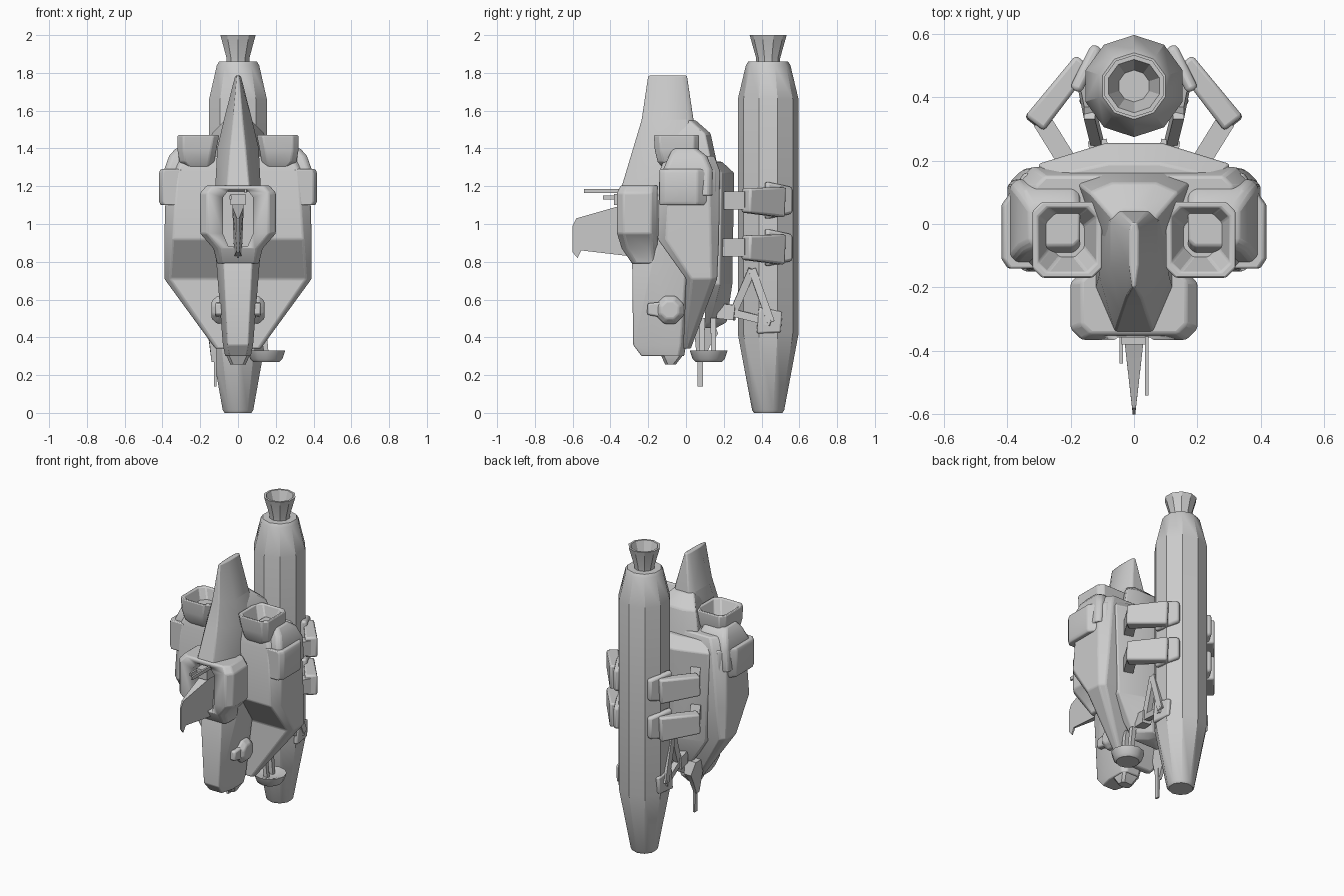
import bpy, bmesh, math
from mathutils import Vector

if "Cube" in bpy.data.objects:
    bpy.data.objects.remove(bpy.data.objects["Cube"])


def finish(name, bm, mirror=False, bevel=0.0):
    bmesh.ops.recalc_face_normals(bm, faces=bm.faces)
    me = bpy.data.meshes.new(name)
    bm.to_mesh(me)
    bm.free()
    ob = bpy.data.objects.new(name, me)
    bpy.context.collection.objects.link(ob)
    if bevel:
        m = ob.modifiers.new("bevel", 'BEVEL')
        m.width, m.segments, m.limit_method = bevel, 2, 'ANGLE'
    if mirror:
        ob.modifiers.new("mirror", 'MIRROR')
    bpy.ops.object.select_all(action='DESELECT')
    bpy.context.view_layer.objects.active = ob
    ob.select_set(True)
    bpy.ops.object.shade_smooth_by_angle(angle=math.radians(32))
    return ob


def loft(name, rings, **kw):
    bm = bmesh.new()
    vs = [[bm.verts.new(p) for p in r] for r in rings]
    n = len(vs[0])
    for a, b in zip(vs, vs[1:]):
        for i in range(n):
            bm.faces.new((a[i], a[(i + 1) % n], b[(i + 1) % n], b[i]))
    bm.faces.new(vs[0])
    bm.faces.new(vs[-1])
    return finish(name, bm, **kw)


def rect(z, x0, x1, y0, y1, c):
    # rectangle with cut corners at height z
    return [(x0 + c, y0, z), (x1 - c, y0, z), (x1, y0 + c, z), (x1, y1 - c, z),
            (x1 - c, y1, z), (x0 + c, y1, z), (x0, y1 - c, z), (x0, y0 + c, z)]


def circle(z, r, cx, cy, n=10):
    return [(cx + r * math.sin(2 * math.pi * i / n), cy + r * math.cos(2 * math.pi * i / n), z)
            for i in range(n)]


def beam(name, a, b, s0, s1=None, **kw):
    # tapered bar from a to b; sizes are (thickness, height)
    a, b = Vector(a), Vector(b)
    d = (b - a).normalized()
    up = Vector((0, 0, 1)) if abs(d.z) < 0.9 else Vector((0, 1, 0))
    side = d.cross(up).normalized()
    up = side.cross(d)
    rings = []
    for p, s in ((a, s0), (b, s1 or s0)):
        rings.append([p + side * s[0] * i / 2 + up * s[1] * j / 2
                      for i, j in ((-1, -1), (1, -1), (1, 1), (-1, 1))])
    return loft(name, rings, **kw)


def blade(name, pts, x=0.0, **kw):
    # side profile of (y, z, half thickness)
    return loft(name, [[(x - w, y, z) for y, z, w in pts], [(x + w, y, z) for y, z, w in pts]], **kw)


# booster tank and open nozzle
TY = 0.435
loft("booster_tank", [circle(z, r, 0, TY) for z, r in
     ((0, .075), (.015, .085), (.42, .161), (1.66, .161), (1.84, .118), (1.86, .105))])
loft("booster_nozzle", [circle(z, r, 0, TY) for z, r in
     ((1.84, .062), (1.88, .064), (2, .098), (2, .084), (1.9, .05))])

# wide hull
loft("hull", [rect(z, -x, x, a, b, c) for z, x, a, b, c in
     ((1.36, .31, -.11, .15, .03), (1.28, .38, -.14, .18, .06), (.92, .39, -.15, .175, .045),
      (.71, .39, 0, .165, .03), (.34, .12, -.015, .025, .012))], bevel=.008)

# sloping back plate
loft("hull_back", [[(-x, .1, z), (x, .1, z), (x, y0, z), (x * .3, y1, z), (-x * .3, y1, z), (-x, y0, z)]
     for z, x, y0, y1 in ((1.33, .27, .15, .19), (1.27, .3, .19, .255), (.68, .27, .18, .245),
                          (.48, .12, .13, .215), (.45, .09, .11, .16))], bevel=.006)

# raised centre behind the fin
loft("upper_spine", [[(-f, -.1, z), (f, -.1, z), (w, y, z), (w * .5, y + .03, z),
                      (-w * .5, y + .03, z), (-w, y, z)] for z, f, w, y in
     ((1.2, .1, .19, .15), (1.34, .1, .18, .13), (1.48, .07, .14, .1), (1.55, .04, .07, .02))], bevel=.008)

# long nose body with tall fin
def keel(z, wf, w, yf, yb):
    m = yf + (yb - yf) * .35
    return [(-wf, yf, z), (wf, yf, z), (w, m, z), (w, yb - .03, z), (w * .6, yb, z),
            (-w * .6, yb, z), (-w, yb - .03, z), (-w, m, z)]
loft("fuselage", [keel(*r) for r in
     ((1.785, .006, .015, -.2, .005), (1.55, .025, .075, -.235, .04), (1.4, .04, .11, -.28, .06),
      (1.2, .06, .12, -.34, .06), (1.15, .06, .12, -.25, .06), (.87, .06, .12, -.25, .05),
      (.8, .075, .115, -.285, .03), (.36, .055, .08, -.28, .0), (.3, .045, .068, -.235, -.01))],
     bevel=.006)
loft("nose_tip", [rect(z, -x, x, a, b, .015) for z, x, a, b in
     ((.36, .065, -.16, -.005), (.3, .06, -.13, -.02), (.255, .04, -.11, -.055))])

# head block with a recess
head = loft("head_block", [rect(z, -x, x, a, -.15, c) for z, x, a, c in
     ((1.205, .165, -.345, .03), (1.165, .2, -.365, .035), (.95, .2, -.365, .035),
      (.87, .13, -.34, .03), (.79, .11, -.285, .02))], bevel=.008)
cut = loft("recess_cutter", [[(x, y, z) for x, z in
     ((-.05, .88), (.05, .88), (.08, .95), (.08, 1.14), (.05, 1.18), (-.05, 1.18), (-.08, 1.14), (-.08, .95))]
     for y in (-.29, -.45)])
cut.hide_render = True
cut.hide_set(True)
m = head.modifiers.new("recess", 'BOOLEAN')
m.object, m.operation, m.solver = cut, 'DIFFERENCE', 'EXACT'

# nose blade and gun barrels
blade("nose_blade", [(-.28, 1.12, .03), (-.37, 1.09, .03), (-.58, 1.03, .006), (-.6, .99, .004),
      (-.6, .85, .004), (-.575, .82, .004), (-.555, .86, .006), (-.3, .83, .02)])
beam("gun_long", (.04, -.28, 1.175), (.04, -.54, 1.175), (.012, .022))
beam("gun_short", (-.04, -.28, 1.14), (-.04, -.44, 1.14), (.012, .02))
beam("gun_mount", (0, -.28, 1.13), (0, -.38, 1.13), (.08, .06))

# engine openings, shoulders and side pods
loft("engine_duct", [rect(z, a, b, c, d, .03) for z, a, b, c, d in
     ((1.28, .13, .27, -.11, .03), (1.33, .125, .31, -.15, .05), (1.39, .115, .32, -.165, .07),
      (1.47, .1, .32, -.17, .07), (1.47, .118, .302, -.152, .052), (1.35, .16, .26, -.1, .02))],
     mirror=True, bevel=.006)
loft("shoulder", [rect(z, .17, x, a, b, .02) for z, x, a, b in
     ((1.15, .4, -.12, .14), (1.29, .39, -.12, .14), (1.36, .365, -.09, .11), (1.4, .33, -.07, .06))],
     mirror=True, bevel=.008)
loft("side_pod", [[(.3, -.14, z), (x - .02, -.14, z), (x, -.11, z), (x, .06, z), (x - .07, .16, z), (.3, .16, z)]
     for z, x in ((1.1, .41), (1.12, .418), (1.27, .418), (1.29, .41))], mirror=True, bevel=.006)

# small round turrets on the nose
ball = loft("turret", [[(x, -.085 + r * math.cos(i * math.pi / 4 + math.pi / 8),
      .545 + r * math.sin(i * math.pi / 4 + math.pi / 8)) for i in range(8)]
     for x, r in ((.04, .075), (.11, .08), (.14, .05))], mirror=True, bevel=.008)
beam("turret_snout", (.1, -.1, .545), (.1, -.205, .55), (.05, .09), (.04, .06), mirror=True, bevel=.01)

# dish on one side, antenna on the other
loft("dish", [circle(z, r, .15, .12, 12) for z, r in
     ((.27, .07), (.285, .085), (.33, .1), (.33, .085), (.315, .04))])
for y in (.085, .145):
    beam("dish_strut", (.13, y, .5), (.15, y, .31), (.03, .03), (.025, .025))
blade("antenna_mount", [(.04, .5, .04), (.14, .5, .04), (.17, .42, .025), (.13, .36, .015),
      (.09, .27, .01), (.06, .27, .01), (.05, .36, .02)], x=-.13)
beam("antenna_rod", (-.12, .075, .4), (-.12, .075, .14), (.016, .03), (.012, .028))

# clamps holding the booster
for z in (1.125, .875):
    beam("clamp_bar", (.2, .18, z), (.29, .325, z), (.06, .095), mirror=True)
    beam("clamp_arm", (.315, .315, z), (.16, .51, z - .01), (.075, .13), (.065, .16), mirror=True, bevel=.012)
    beam("clamp_pad", (.115, .56, z), (.185, .42, z), (.04, .14), (.04, .2), mirror=True, bevel=.015)

# triangular lower braces
A, B, C = (.115, .25, .53), (.16, .45, .48), (.14, .35, .76)
for p, q in ((A, B), (B, C), (C, A)):
    beam("lower_brace", p, q, (.035, .04), mirror=True)
beam("brace_pad", (.155, .38, .49), (.14, .505, .48), (.035, .14), (.035, .11), mirror=True, bevel=.01)
beam("brace_foot", (.1, .17, .54), (.115, .26, .53), (.06, .08), mirror=True)
